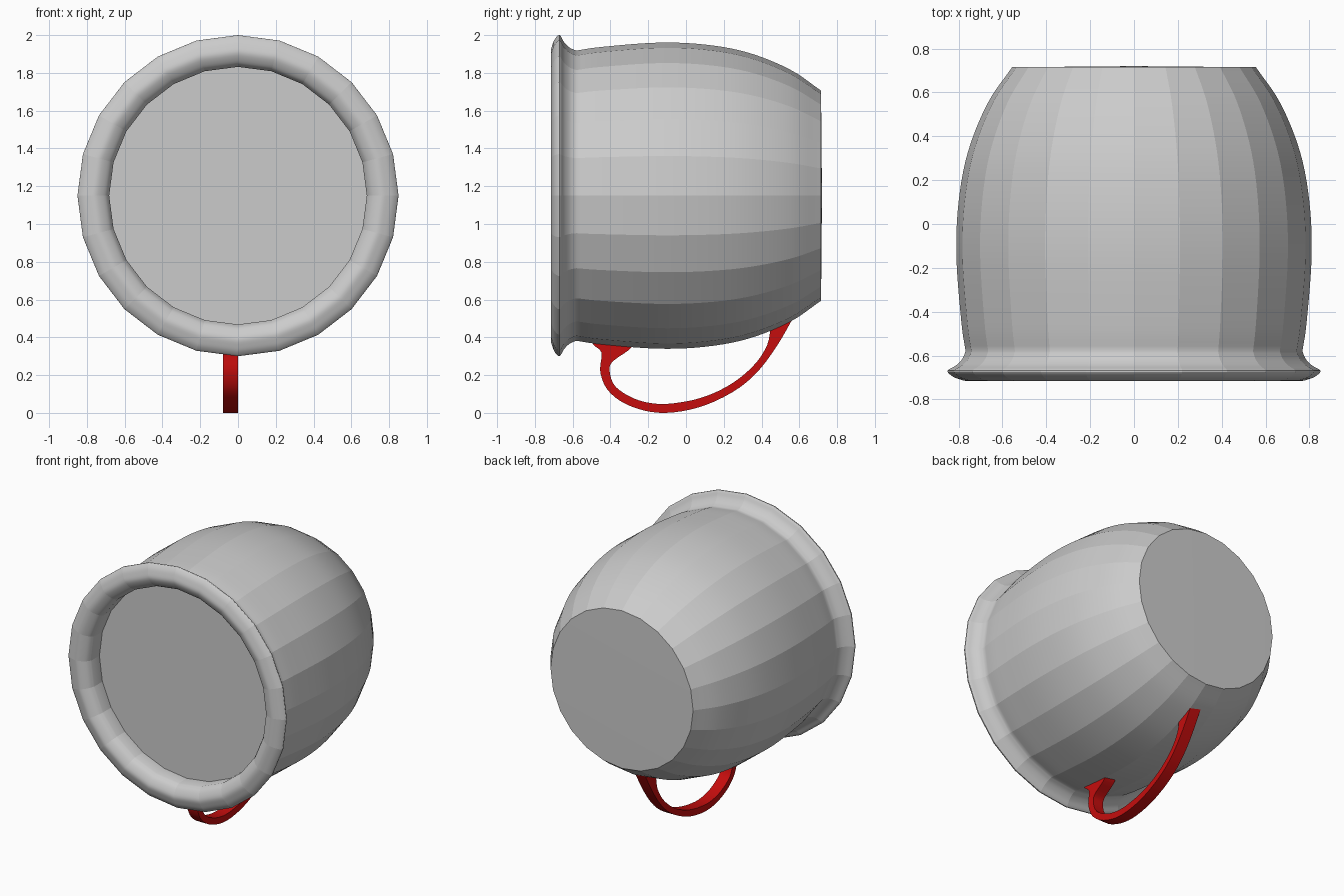
import bpy, bmesh
from math import sin, cos, pi, radians
from mathutils import Vector

if "Cube" in bpy.data.objects:
    bpy.data.objects.remove(bpy.data.objects["Cube"])

SIDES = 24
AXIS_Z = 1.15


def smooth_path(pts, steps):
    """Catmull-Rom curve through 2D points."""
    p = [Vector(q) for q in pts]
    p = [2 * p[0] - p[1]] + p + [2 * p[-1] - p[-2]]
    out = []
    for a, b, c, d in zip(p, p[1:], p[2:], p[3:]):
        for i in range(steps):
            t = i / steps
            out.append(0.5 * (2 * b + (c - a) * t + (2 * a - 5 * b + 4 * c - d) * t * t
                              + (3 * b - a - 3 * c + d) * t ** 3))
    return out + [p[-2]]


def finish(name, bm, angle, color=None):
    bmesh.ops.recalc_face_normals(bm, faces=bm.faces)
    me = bpy.data.meshes.new(name)
    bm.to_mesh(me)
    bm.free()
    ob = bpy.data.objects.new(name, me)
    bpy.context.collection.objects.link(ob)
    if color:
        mat = bpy.data.materials.new(name + "_color")
        mat.diffuse_color = color
        mat.use_nodes = True
        mat.node_tree.nodes["Principled BSDF"].inputs["Base Color"].default_value = mat.diffuse_color
        me.materials.append(mat)
    bpy.ops.object.select_all(action='DESELECT')
    ob.select_set(True)
    bpy.context.view_layer.objects.active = ob
    bpy.ops.object.shade_smooth_by_angle(angle=radians(angle))
    return ob


def ring(bm, y, r):
    return [bm.verts.new((r * sin(2 * pi * i / SIDES), y, AXIS_Z + r * cos(2 * pi * i / SIDES)))
            for i in range(SIDES)]


# Mug lying on its side: profile (y, radius) from inside the lip to the base
throat = [Vector((-0.57, 0.682))]
lip = [(-0.655, 0.682), (-0.69, 0.705), (-0.715, 0.755), (-0.707, 0.80),
       (-0.692, 0.832), (-0.669, 0.85), (-0.645, 0.812), (-0.615, 0.783), (-0.58, 0.768)]
wall = [(-0.58, 0.768), (-0.45, 0.787), (-0.15, 0.81), (0.1, 0.80), (0.33, 0.757),
        (0.55, 0.668), (0.715, 0.556)]
bm = bmesh.new()
rings = [ring(bm, q.x, q.y) for q in throat + smooth_path(lip, 4)[:-1] + smooth_path(wall, 5)]
for a, b in zip(rings, rings[1:]):
    for i in range(SIDES):
        j = (i + 1) % SIDES
        bm.faces.new((a[i], a[j], b[j], b[i]))
# Slightly domed base
tip = bm.verts.new((0, 0.72, AXIS_Z))
for i in range(SIDES):
    bm.faces.new((rings[-1][i], rings[-1][(i + 1) % SIDES], tip))
body = finish("mug_body", bm, 30)
# Lengthwise edges stay crisp so the 24 staves read as flat panels
for e in body.data.edges:
    a, b = (body.data.vertices[k].co for k in e.vertices)
    if abs(a.y - b.y) > 1e-5 and max(a.y, b.y) < 0.717:
        e.use_edge_sharp = True

# Flat disc that fills the mouth just inside the lip
bm = bmesh.new()
bm.faces.new(ring(bm, -0.57, 0.682))
disc = finish("mouth_disc", bm, 13)
if disc.data.polygons[0].normal.y > 0:
    disc.data.flip_normals()

# Handle: flat band between an outer and an inner edge (y, z)
outer = [(-0.50, 0.40), (-0.49, 0.36), (-0.447, 0.32), (-0.455, 0.23), (-0.435, 0.155),
         (-0.395, 0.10), (-0.325, 0.05), (-0.22, 0.012), (-0.11, 0.0), (0.02, 0.017),
         (0.15, 0.06), (0.285, 0.135), (0.39, 0.23), (0.485, 0.36), (0.56, 0.49), (0.58, 0.53)]
inner = [(-0.27, 0.38), (-0.30, 0.335), (-0.385, 0.275), (-0.405, 0.23), (-0.385, 0.155),
         (-0.33, 0.105), (-0.245, 0.065), (-0.14, 0.047), (-0.035, 0.055), (0.07, 0.077),
         (0.18, 0.12), (0.285, 0.185), (0.375, 0.27), (0.43, 0.36), (0.445, 0.43), (0.45, 0.47)]
bm = bmesh.new()
sections = []
for o, n in zip(smooth_path(outer, 3), smooth_path(inner, 3)):
    sections.append([bm.verts.new((x, q.x, q.y))
                     for x, q in ((-0.08, o), (0, o), (0, n), (-0.08, n))])
for a, b in zip(sections, sections[1:]):
    for i in range(4):
        j = (i + 1) % 4
        bm.faces.new((a[i], a[j], b[j], b[i]))
bm.faces.new(sections[0])
bm.faces.new(sections[-1])
finish("handle", bm, 35, (0.56, 0.004, 0.004, 1))
